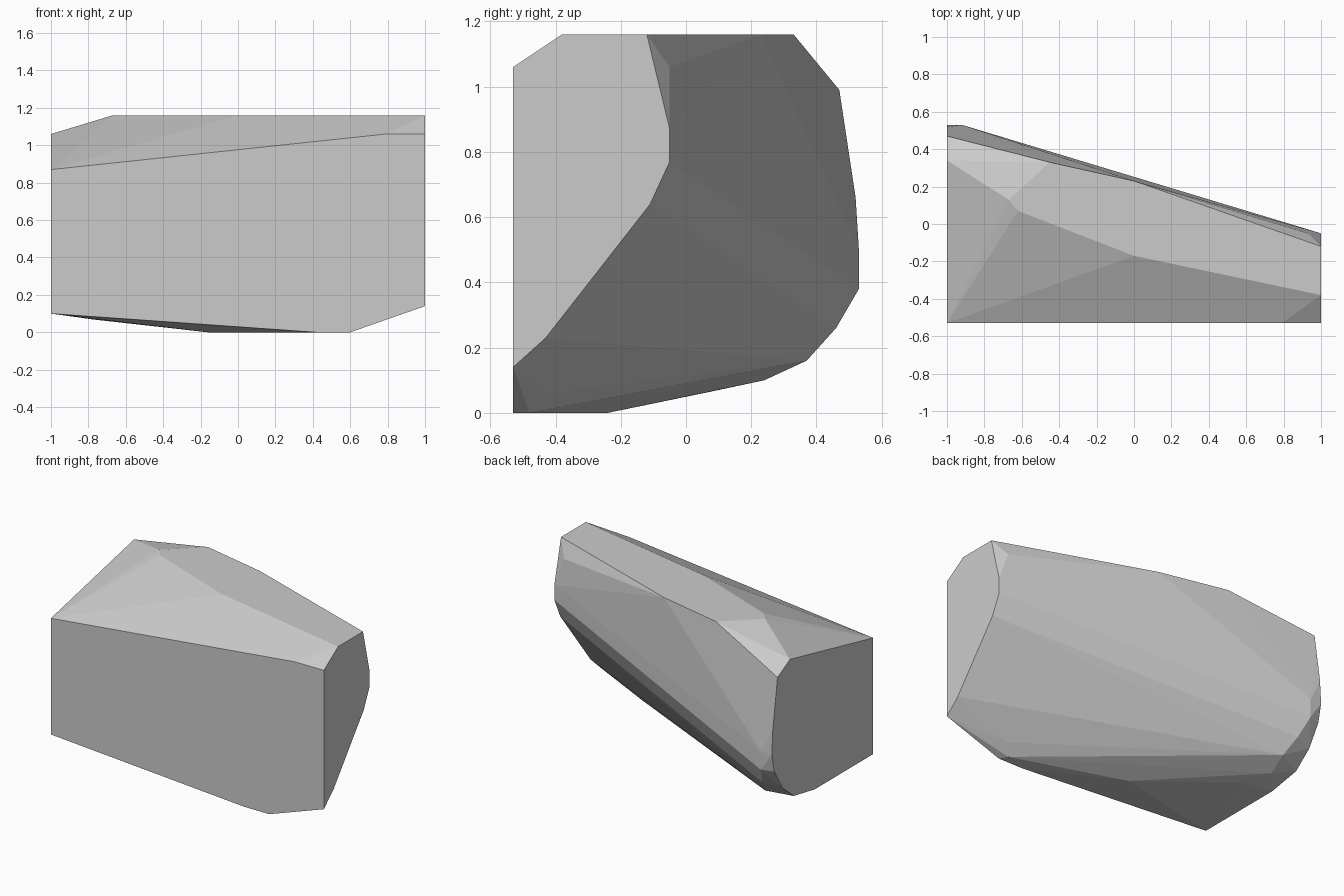
import bpy, bmesh, math

if "Cube" in bpy.data.objects:
    bpy.data.objects.remove(bpy.data.objects["Cube"])

# flat cut ends, given as (y, z) outlines
left_end = [(-0.53, 0.10), (0.08, 0.10), (0.30, 0.14), (0.42, 0.24), (0.505, 0.38),
            (0.53, 0.50), (0.52, 0.66), (0.47, 0.99), (0.34, 1.06), (-0.53, 0.87)]
right_end = [(-0.53, 0.14), (-0.43, 0.23), (-0.11, 0.64), (-0.05, 0.77), (-0.05, 0.87),
             (-0.12, 1.16), (-0.38, 1.16), (-0.53, 1.06)]
# flat top and base, given as (x, y) outlines
top = [(-0.67, 0.13), (-0.62, 0.07), (0.0, -0.17), (0.25, -0.225), (0.0, 0.23), (-0.45, 0.33)]
base = [(0.42, -0.53), (0.60, -0.53), (0.57, -0.48), (-0.16, -0.24)]
# rounded corners (x, y, z)
corners = [(0.79, -0.53, 1.06), (-0.58, 0.28, 1.13), (0.93, -0.05, 1.06),
           (-0.92, 0.53, 0.38), (-0.92, 0.53, 0.50), (-0.88, 0.46, 0.26),
           (-0.84, 0.37, 0.16), (-0.86, 0.24, 0.10), (-0.77, 0.09, 0.068),
           (0.62, -0.43, 0.06), (0.66, -0.32, 0.20)]

points = [(-1, y, z) for y, z in left_end] + [(1, y, z) for y, z in right_end]
points += [(x, y, 1.16) for x, y in top] + [(x, y, 0) for x, y in base] + corners

# faceted boulder: convex skin over the outlines
bm = bmesh.new()
for p in points:
    bm.verts.new(p)
hull = bmesh.ops.convex_hull(bm, input=bm.verts[:])
loose = {g for g in hull["geom_interior"] + hull["geom_unused"] if isinstance(g, bmesh.types.BMVert)}
bmesh.ops.delete(bm, geom=list(loose), context="VERTS")
bmesh.ops.dissolve_limit(bm, angle_limit=math.radians(1), verts=bm.verts[:], edges=bm.edges[:])
bmesh.ops.recalc_face_normals(bm, faces=bm.faces[:])
mesh = bpy.data.meshes.new("boulder")
bm.to_mesh(mesh)
bm.free()
bpy.context.collection.objects.link(bpy.data.objects.new("boulder", mesh))
